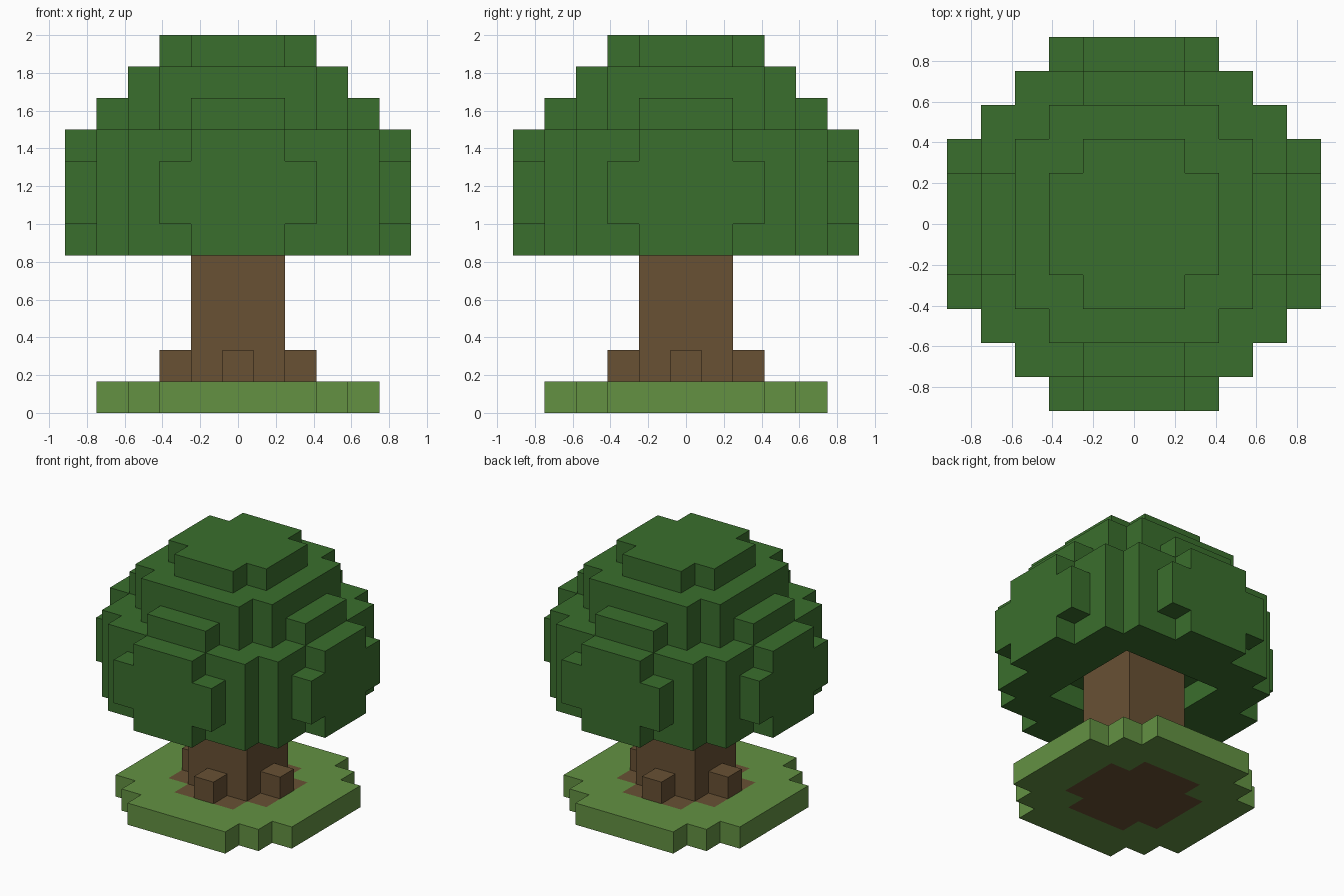
import bpy
import bmesh

U = 1 / 6  # edge of one block

if "Cube" in bpy.data.objects:
    bpy.data.objects.remove(bpy.data.objects["Cube"], do_unlink=True)


def material(name, rgb):
    mat = bpy.data.materials.new(name)
    mat.use_nodes = True
    mat.diffuse_color = (*rgb, 1)
    mat.node_tree.nodes["Principled BSDF"].inputs["Base Color"].default_value = (*rgb, 1)
    return mat


def slab(reach, *layers):
    """Blocks of a symmetric footprint: reach[|x|] is the largest |y|."""
    n = len(reach) - 1
    return {(x, y, z) for z in layers for x in range(-n, n + 1)
            for y in range(-reach[abs(x)], reach[abs(x)] + 1)}


def four_ways(blocks):
    """Repeat blocks around the vertical axis."""
    return {c for x, y, z in blocks
            for c in ((x, y, z), (-y, x, z), (-x, -y, z), (y, -x, z))}


def build(name, blocks, mat, filled):
    """Skin the blocks, leaving out faces that touch any filled block."""
    bm = bmesh.new()
    for block in sorted(blocks):
        for axis in range(3):
            for side in (-1, 1):
                beside = list(block)
                beside[axis] += side
                if tuple(beside) in filled:
                    continue
                corners = []
                for p, q in ((-1, -1), (1, -1), (1, 1), (-1, 1)):
                    c = [block[0], block[1], block[2] + 0.5]
                    c[axis] += side / 2
                    c[(axis + 1) % 3] += p / 2
                    c[(axis + 2) % 3] += q / 2
                    corners.append(bm.verts.new([v * U for v in c]))
                bm.faces.new(corners if side > 0 else corners[::-1])
    bmesh.ops.remove_doubles(bm, verts=bm.verts, dist=U / 100)
    mesh = bpy.data.meshes.new(name)
    bm.to_mesh(mesh)
    bm.free()
    mesh.materials.append(mat)
    bpy.context.collection.objects.link(bpy.data.objects.new(name, mesh))


leaf_green = material("leaf green", (0.042, 0.156, 0.026))
bark_brown = material("bark brown", (0.138, 0.082, 0.034))
grass_green = material("grass green", (0.125, 0.283, 0.055))

# Ground disc with a soil patch set into it
soil = slab((2, 2, 1), 0)
grass = slab((4, 4, 4, 3, 2), 0) - soil

# Trunk rising into the crown, with a root on each side
trunk = slab((1, 1), 1, 2, 3, 4, 5)
roots = four_ways({(2, 0, 1)})

# Crown: broad drum, stepped cap, side bulges and a hollow around the trunk
crown = slab((4, 4, 4, 4, 3), 5, 6, 7, 8)
crown |= slab((3, 3, 3, 2), 9, 10) | slab((2, 2, 1), 11)
bulge = {(5, y, z) for y in (-1, 0, 1) for z in (5, 6, 7, 8)}
bulge |= {(5, y, z) for y in (-2, 2) for z in (6, 7)}
ridge = {(4, y, 9) for y in (-1, 0, 1)}
crown |= four_ways(bulge | ridge)
crown -= slab((2, 2, 2), 5)

filled = soil | grass | trunk | roots | crown
build("soil_patch", soil, bark_brown, filled)
build("grass_disc", grass, grass_green, filled)
build("trunk", trunk, bark_brown, filled)
build("roots", roots, bark_brown, filled)
build("leaf_crown", crown, leaf_green, filled)
